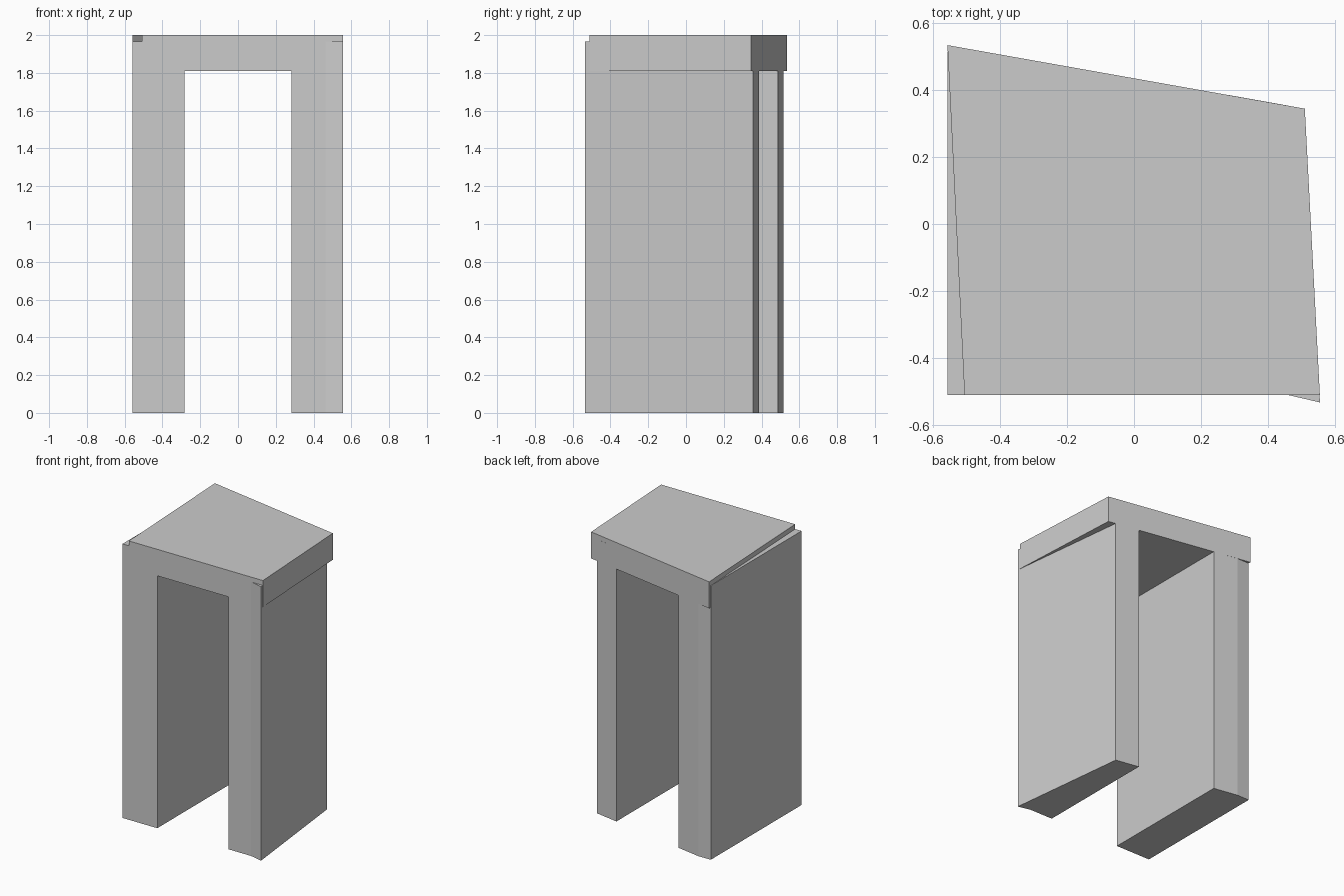
import bpy, bmesh

if "Cube" in bpy.data.objects:
    bpy.data.objects.remove(bpy.data.objects["Cube"])


def prism(name, outline, z0, z1):
    """Extrude a counter-clockwise plan outline from z0 to z1."""
    bm = bmesh.new()
    face = bm.faces.new([bm.verts.new((x, y, z0)) for x, y in outline])
    out = bmesh.ops.extrude_face_region(bm, geom=[face], use_keep_orig=True)
    top = [v for v in out["geom"] if isinstance(v, bmesh.types.BMVert)]
    bmesh.ops.translate(bm, verts=top, vec=(0, 0, z1 - z0))
    bmesh.ops.recalc_face_normals(bm, faces=bm.faces)
    mesh = bpy.data.meshes.new(name)
    bm.to_mesh(mesh)
    bm.free()
    obj = bpy.data.objects.new(name, mesh)
    bpy.context.collection.objects.link(obj)
    return obj


FRONT = -0.512    # shared front plane
WALL_TOP = 1.965  # walls stop just below the top of the capstone

# Left upright, with a bent back end
prism("left_wall", [(-0.558, FRONT), (-0.282, FRONT), (-0.282, 0.486),
                    (-0.46, 0.517), (-0.558, 0.516)], 0, WALL_TOP)

# Right upright, tapering to the back, with a pointed front corner
prism("right_wall", [(0.282, FRONT), (0.463, FRONT), (0.557, -0.534),
                     (0.456, 0.355), (0.282, 0.386)], 0, WALL_TOP)

# Skewed capstone bridging both uprights
prism("capstone", [(-0.507, FRONT), (0.556, FRONT),
                   (0.511, 0.345), (-0.558, 0.535)], 1.81, 2.0)
